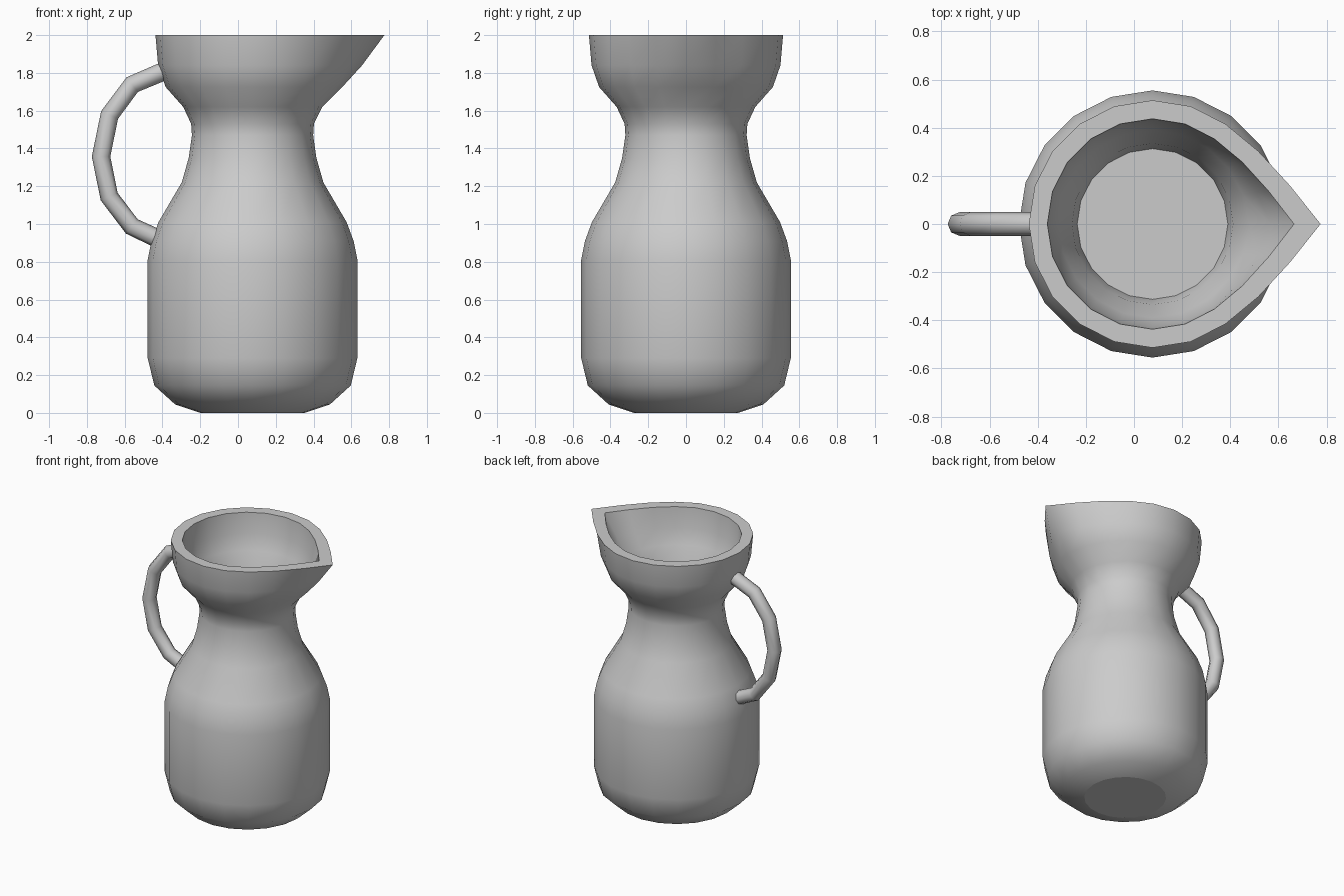
import bpy, bmesh, math

if "Cube" in bpy.data.objects:
    bpy.data.objects.remove(bpy.data.objects["Cube"])

SIDES = 20
AXIS_X = 0.077

# (radius, height, spout reach): outside from base to rim, then down the inside
outer = [(0.275, 0, 0), (0.41, 0.045, 0), (0.52, 0.145, 0), (0.555, 0.29, 0),
         (0.555, 0.81, 0), (0.535, 0.91, 0), (0.498, 1.01, 0), (0.375, 1.22, 0),
         (0.338, 1.35, 0), (0.321, 1.47, 0), (0.325, 1.53, 0), (0.367, 1.62, 0.002),
         (0.46, 1.725, 0.015), (0.50, 1.84, 0.08), (0.514, 2.0, 0.184)]
inner = [(0.437, 2.0, 0.151), (0.425, 1.85, 0.065), (0.39, 1.74, 0.015),
         (0.335, 1.63, 0), (0.313, 1.5, 0)]
SPREAD = {0: 1.0, 1: 0.45, SIDES - 1: 0.45, 2: 0.13, SIDES - 2: 0.13}


def add_ring(bm, r, z, reach):
    ring = []
    for i in range(SIDES):
        a = 2 * math.pi * i / SIDES
        x = AXIS_X + r * math.cos(a) + reach * SPREAD.get(i, 0)
        ring.append(bm.verts.new((x, r * math.sin(a), z)))
    return ring


# Jug body with pouring lip
bm = bmesh.new()
rings = [add_ring(bm, *p) for p in outer + inner]
flat = []
for k, (a, b) in enumerate(zip(rings, rings[1:])):
    for i in range(SIDES):
        j = (i + 1) % SIDES
        f = bm.faces.new((a[i], a[j], b[j], b[i]))
        f.smooth = True
        if k == len(outer) - 1:
            flat.append(f)
flat.append(bm.faces.new(rings[0][::-1]))
flat.append(bm.faces.new(rings[-1]))
# Crisp borders around the rim, the base and the inner floor
flat_set = set(flat)
for f in flat:
    for e in f.edges:
        if any(g not in flat_set for g in e.link_faces):
            e.smooth = False
bmesh.ops.recalc_face_normals(bm, faces=bm.faces)
mesh = bpy.data.meshes.new("jug_body")
bm.to_mesh(mesh)
bm.free()
bpy.context.collection.objects.link(bpy.data.objects.new("jug_body", mesh))

# Handle: round tube along a coarse arc
path = [(-0.39, 1.81), (-0.56, 1.738), (-0.68, 1.577), (-0.725, 1.357),
        (-0.682, 1.145), (-0.562, 0.987), (-0.43, 0.925)]
curve = bpy.data.curves.new("handle", 'CURVE')
curve.dimensions = '3D'
curve.bevel_depth = 0.049
curve.bevel_resolution = 2
curve.use_fill_caps = True
spline = curve.splines.new('POLY')
spline.points.add(len(path) - 1)
for p, (x, z) in zip(spline.points, path):
    p.co = (x, 0, z, 1)
spline.use_smooth = True
bpy.context.collection.objects.link(bpy.data.objects.new("handle", curve))
